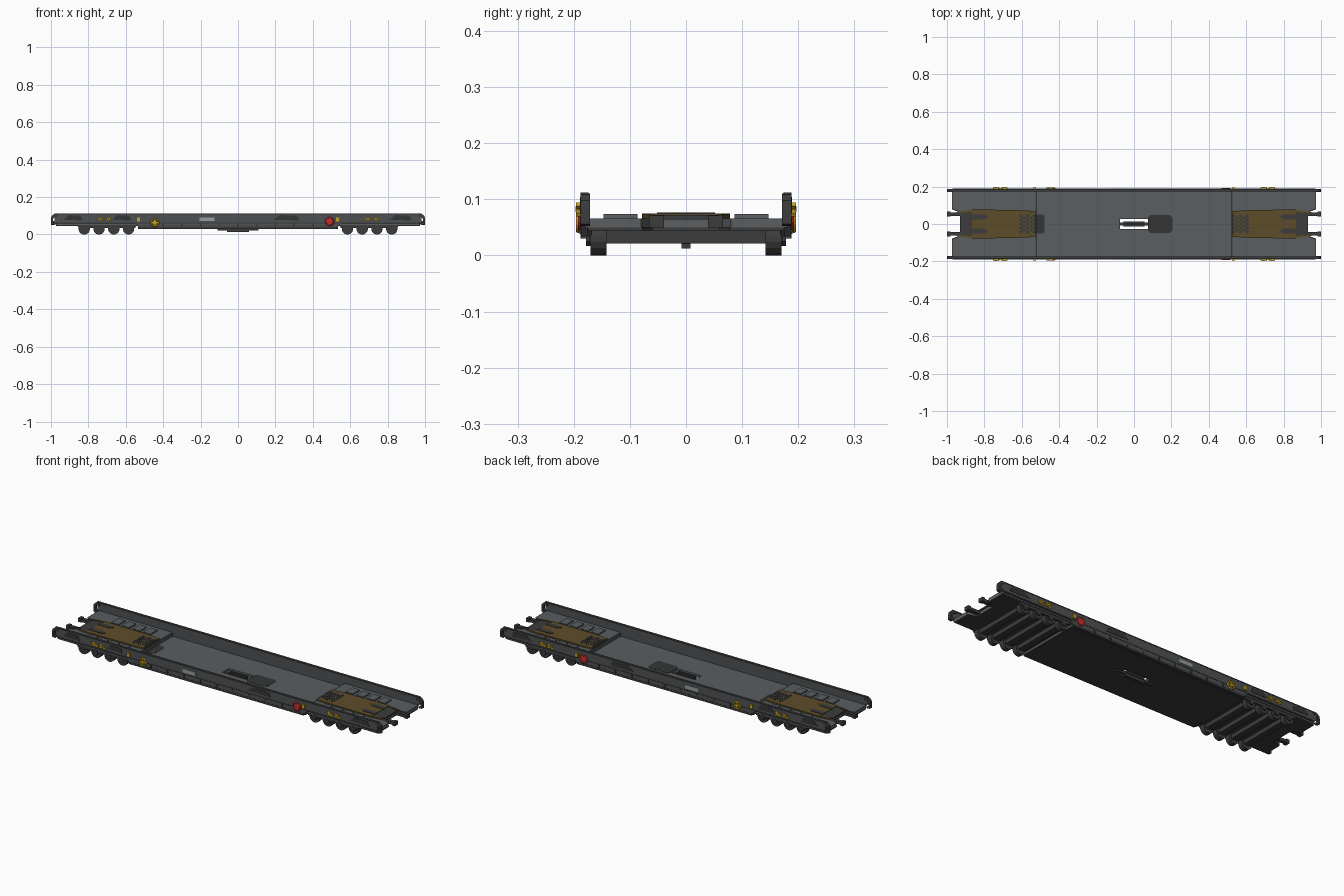
import bpy, bmesh, math

cube = bpy.data.objects.get("Cube")
if cube:
    bpy.data.objects.remove(cube)


def material(name, r, g, b):
    m = bpy.data.materials.new(name)
    m.use_nodes = True
    m.diffuse_color = (r, g, b, 1)
    m.node_tree.nodes["Principled BSDF"].inputs["Base Color"].default_value = (r, g, b, 1)
    return m


GREY = material("deck grey", .1, .112, .12)
WALL = material("wall grey", .075, .082, .085)
DARK = material("dark iron", .045, .045, .045)
PATCH = material("charcoal patch", .035, .036, .036)
BROWN = material("timber brown", .11, .075, .022)
YELLOW = material("warning yellow", .58, .36, .015)
RED = material("signal red", .6, .03, .025)
PALE = material("pale grey", .32, .34, .34)


def prism(name, pts, axis, lo, hi, mat):
    """Extrude a 2D outline along an axis between lo and hi."""
    place = {"x": lambda a, b, c: (c, a, b),
             "y": lambda a, b, c: (a, c, b),
             "z": lambda a, b, c: (a, b, c)}[axis]
    bm = bmesh.new()
    low = [bm.verts.new(place(a, b, lo)) for a, b in pts]
    high = [bm.verts.new(place(a, b, hi)) for a, b in pts]
    bm.faces.new(low)
    bm.faces.new(high)
    for i in range(len(pts)):
        j = (i + 1) % len(pts)
        bm.faces.new((low[i], low[j], high[j], high[i]))
    bmesh.ops.recalc_face_normals(bm, faces=bm.faces)
    mesh = bpy.data.meshes.new(name)
    bm.to_mesh(mesh)
    bm.free()
    mesh.materials.append(mat)
    ob = bpy.data.objects.new(name, mesh)
    bpy.context.collection.objects.link(ob)
    return ob


def box(name, x, y, z, mat):
    return prism(name, [(x[0], y[0]), (x[1], y[0]), (x[1], y[1]), (x[0], y[1])],
                 "z", z[0], z[1], mat)


def circle(cx, cy, r, n=16):
    return [(cx + r * math.cos((i + .5) * math.tau / n),
             cy + r * math.sin((i + .5) * math.tau / n)) for i in range(n)]


def bar(cx, cz, length, width, angle):
    c, s = math.cos(angle), math.sin(angle)
    return [(cx + c * u - s * v, cz + s * u + c * v) for u, v in
            ((-length, -width), (length, -width), (length, width), (-length, width))]


def rounded(x0, x1, h, c=.012):
    return [(x0 + c, -h), (x1 - c, -h), (x1, c - h), (x1, h - c),
            (x1 - c, h), (x0 + c, h), (x0, h - c), (x0, c - h)]


def ring(name, cx, cz, y, mat):
    bpy.ops.mesh.primitive_torus_add(location=(cx, y, cz), rotation=(math.pi / 2, 0, 0),
                                     major_radius=.02, minor_radius=.0045,
                                     major_segments=16, minor_segments=6)
    ob = bpy.context.object
    ob.name = name
    ob.data.materials.append(mat)


# Well floor with an open slot in the middle
for s, side in ((-1, "right"), (1, "left")):
    x0, x1 = sorted((s * .075, s * .53))
    box(f"well_floor_{side}", (x0, x1), (-.18, .18), (.032, .045), GREY)
    box(f"well_underside_{side}", (x0, x1), (-.172, .172), (.028, .0325), DARK)
    y0, y1 = sorted((s * .028, s * .18))
    box(f"well_floor_middle_{side}", (-.075, .075), (y0, y1), (.032, .045), GREY)
    y0, y1 = sorted((s * .028, s * .172))
    box(f"well_underside_middle_{side}", (-.075, .075), (y0, y1), (.028, .0325), DARK)
    # Slot hanger
    y0, y1 = sorted((s * .003, s * .014))
    box(f"slot_bar_{side}", (-.055, .055), (y0, y1), (.028, .043), DARK)
    x0, x1 = sorted((s * .05, s * .11))
    box(f"slot_hanger_{side}", (x0, x1), (-.008, .008), (.02, .03), DARK)
box("slot_keel", (-.06, .06), (-.008, .008), (.012, .029), DARK)
prism("floor_patch", rounded(.075, .205, .047), "z", .0445, .0465, PATCH)
prism("floor_patch_end", rounded(-.545, -.478, .052), "z", .0445, .0465, PATCH)

# End decks, one at each end
for s, end in ((-1, "right"), (1, "left")):
    def px(pts):
        return [(s * a, b) for a, b in pts]

    def xs(a, b):
        return tuple(sorted((s * a, s * b)))

    deck = [(.53, -.18), (.972, -.18), (.972, -.08), (.925, -.062),
            (.925, .062), (.972, .08), (.972, .18), (.53, .18)]
    prism(f"end_deck_{end}", px(deck), "z", .05, .066, GREY)
    prism(f"end_deck_underside_{end}", px([(a, b * .97) for a, b in deck]), "z", .044, .0505, DARK)
    box(f"well_bulkhead_{end}", xs(.522, .535), (-.178, .178), (.03, .066), WALL)
    # Raised timber platform with a dark coupling plate
    prism(f"timber_platform_{end}", px([(.525, -.068), (.6, -.074), (.865, -.078), (.865, .078),
                                        (.6, .074), (.525, .068)]), "z", .065, .0745, BROWN)
    prism(f"coupling_plate_{end}", px([(.865, -.07), (.93, -.052), (.93, .052), (.865, .07)]),
          "z", .064, .072, DARK)
    for t, side in ((-1, "right"), (1, "left")):
        prism(f"timber_edge_{end}_{side}", px([(.86, t * .078), (.95, t * .064),
                                               (.95, t * .058), (.86, t * .066)]),
              "z", .064, .0735, BROWN)
        prism(f"platform_fork_{end}_{side}", px([(.78, t * .038), (.8, t * .024), (.87, t * .024),
                                                 (.87, t * .052), (.8, t * .052)]),
              "z", .074, .0765, DARK)
        # Buffer arms
        y = sorted((t * .042, t * .062))
        box(f"buffer_arm_{end}_{side}", xs(.9, .985), y, (.052, .068), DARK)
        y = sorted((t * .039, t * .066))
        box(f"buffer_head_{end}_{side}", xs(.982, 1), y, (.05, .071), DARK)
    # Staggered grip studs
    for i in range(5):
        for j in range(5 - i % 2):
            y = (j - (4 - i % 2) / 2) * .021
            prism(f"grip_stud_{end}_{i}_{j}", circle(s * (.533 + i * .018), y, .0095, 8),
                  "z", .066, .0762, DARK)
    # Wheels, axles and covers
    for k in range(4):
        x = .585 + k * .079
        box(f"axle_beam_{end}_{k}", xs(x - .017, x + .017), (-.172, .172), (.021, .046), DARK)
        for t, side in ((-1, "right"), (1, "left")):
            lo, hi = sorted((t * .142, t * .17))
            prism(f"wheel_{end}_{k}_{side}", circle(s * x, .03, .0305), "y", lo, hi, DARK)
            lo, hi = sorted((t * .168, t * .178))
            prism(f"axle_box_{end}_{k}_{side}", circle(s * x, .03, .014, 8), "y", lo, hi, DARK)
            cx = .615 + k * .065
            y = sorted((t * .086, t * .147))
            box(f"wheel_cover_{end}_{k}_{side}", xs(cx - .022, cx + .022), y, (.065, .0735), GREY)
    for t, side in ((-1, "right"), (1, "left")):
        y = sorted((t * .168, t * .176))
        prism(f"bogie_frame_{end}_{side}",
              px([(.55, .034), (.85, .034), (.87, .06), (.54, .06)]), "y", y[0], y[1], DARK)
        # Curved hook on the wall end
        y = sorted((t * .171, t * .188))
        prism(f"end_hook_{end}_{side}",
              px([(.965, .11), (.985, .108), (.997, .098), (1, .082), (1, .056), (.982, .052),
                  (.98, .062), (.99, .068), (.988, .085), (.98, .094), (.965, .095)]),
              "y", y[0], y[1], DARK)

# Long side walls and everything fixed to them
for t, side in ((-1, "right"), (1, "left")):
    def span(a, b):
        return sorted((t * a, t * b))

    half = [(.53, .035), (.55, .058), (.96, .058), (.98, .07), (.98, .108)]
    wall = half + [(-a, b) for a, b in reversed(half)]
    prism(f"side_wall_{side}", wall, "y", *span(.178, .187), WALL)
    box(f"wall_rim_{side}", (-.982, .982), span(.174, .188), (.106, .112), DARK)
    box(f"lower_sill_{side}", (-.53, .53), span(.172, .188), (.03, .042), DARK)
    box(f"wall_ledge_{side}", (-.97, .97), span(.184, .1885), (.06, .065), DARK)
    for i in range(9):
        x = -.4 + i * .1
        box(f"sill_bracket_{side}_{i}", (x - .005, x + .005), span(.186, .19), (.038, .06), DARK)
    # Painted panels
    box(f"pale_panel_{side}", (-.205, -.125), span(.186, .1893), (.072, .092), PALE)
    for i, (x, w) in enumerate(((.26, .07), (-.62, .05), (.87, .06), (-.88, .05))):
        prism(f"dark_panel_{side}_{i}", [(x - w, .078), (x + w, .075), (x + w * .8, .1),
                                         (x - w * .5, .104)], "y", *span(.186, .1888), PATCH)
    # Yellow latches
    for s, end in ((-1, "right"), (1, "left")):
        for i, x in enumerate((.693, .737)):
            for j, a in enumerate((-.55, .55)):
                prism(f"latch_arm_{side}_{end}_{i}_{j}", bar(s * x, .082, .018, .0035, a),
                      "y", *span(.186, .196), YELLOW)
            box(f"latch_block_{side}_{end}_{i}", (s * x - .008, s * x + .008),
                span(.186, .197), (.077, .087), YELLOW)
        box(f"wall_catch_{side}_{end}", (s * .532 - .009, s * .532 + .009),
            span(.186, .195), (.07, .092), YELLOW)
    # Brake handwheels
    for label, x, z, mat, y in (("yellow", -.445, .064, YELLOW, .192), ("red", .49, .069, RED, .189)):
        ring(f"{label}_handwheel_{side}", x, z, t * y, mat)
        for j in range(2):
            prism(f"{label}_spoke_{side}_{j}", bar(x, z, .023, .004, j * math.pi / 2),
                  "y", *span(.186, y + .002), mat)
        prism(f"{label}_hub_{side}", circle(x, z, .009 if label == "yellow" else .017, 12),
              "y", *span(.186, y + .003), mat)
